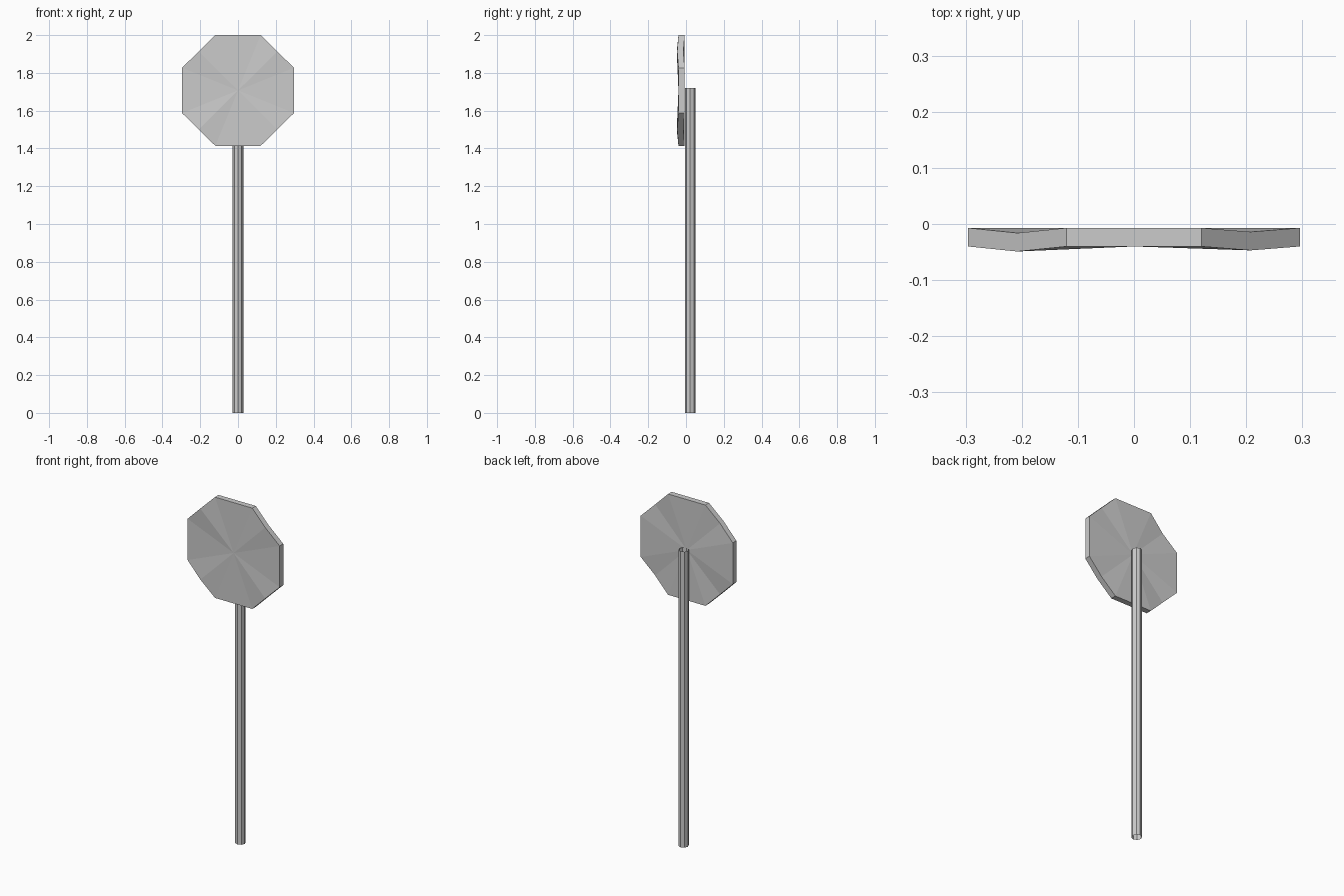
import bpy
import bmesh
from math import cos, sin, pi
from mathutils import Vector

cube = bpy.data.objects.get("Cube")
if cube:
    bpy.data.objects.remove(cube, do_unlink=True)

grey = bpy.data.materials.new("plain_grey")
grey.use_nodes = True
colour = (0.6, 0.6, 0.6, 1)
grey.diffuse_color = colour
grey.node_tree.nodes["Principled BSDF"].inputs["Base Color"].default_value = colour


def make_object(name, bm):
    bmesh.ops.recalc_face_normals(bm, faces=bm.faces)
    mesh = bpy.data.meshes.new(name)
    bm.to_mesh(mesh)
    bm.free()
    mesh.materials.append(grey)
    obj = bpy.data.objects.new(name, mesh)
    bpy.context.collection.objects.link(obj)
    return obj


# Post: eight-sided tube with open ends
POST_RADIUS, POST_Y, POST_TOP = 0.028, 0.022, 1.72
bm = bmesh.new()
rings = [[bm.verts.new((POST_RADIUS * cos(i * pi / 4),
                        POST_Y + POST_RADIUS * sin(i * pi / 4), z))
          for i in range(8)] for z in (0, POST_TOP)]
for i in range(8):
    j = (i + 1) % 8
    bm.faces.new((rings[0][i], rings[0][j], rings[1][j], rings[1][i]))
make_object("post", bm)

# Sign plate: octagon whose slanted edges are bent slightly forward
CENTRE_Z, HALF_W, HALF_H, FLAT = 1.707, 0.296, 0.293, 0.12
FRONT_Y, BACK_Y = -0.040, -0.007
outline = []
for sx, sz in ((1, 1), (-1, 1), (-1, -1), (1, -1)):
    side = Vector((sx * HALF_W, 0, sz * FLAT))
    end = Vector((sx * FLAT, 0, sz * HALF_H))
    bend = (side + end) / 2
    bend.y = -0.007 if sx > 0 else -0.009
    corner = [side, bend, end]
    outline += corner if sx * sz > 0 else corner[::-1]

bm = bmesh.new()
rims = []
for y in (FRONT_Y, BACK_Y):
    offset = Vector((0, y, CENTRE_Z))
    rim = [bm.verts.new(p + offset) for p in outline]
    hub = bm.verts.new(offset)
    for a, b in zip(rim, rim[1:] + rim[:1]):
        bm.faces.new((hub, a, b))
    rims.append(rim)
count = len(outline)
for i in range(count):
    j = (i + 1) % count
    bm.faces.new((rims[0][i], rims[0][j], rims[1][j], rims[1][i]))
make_object("sign_plate", bm)
